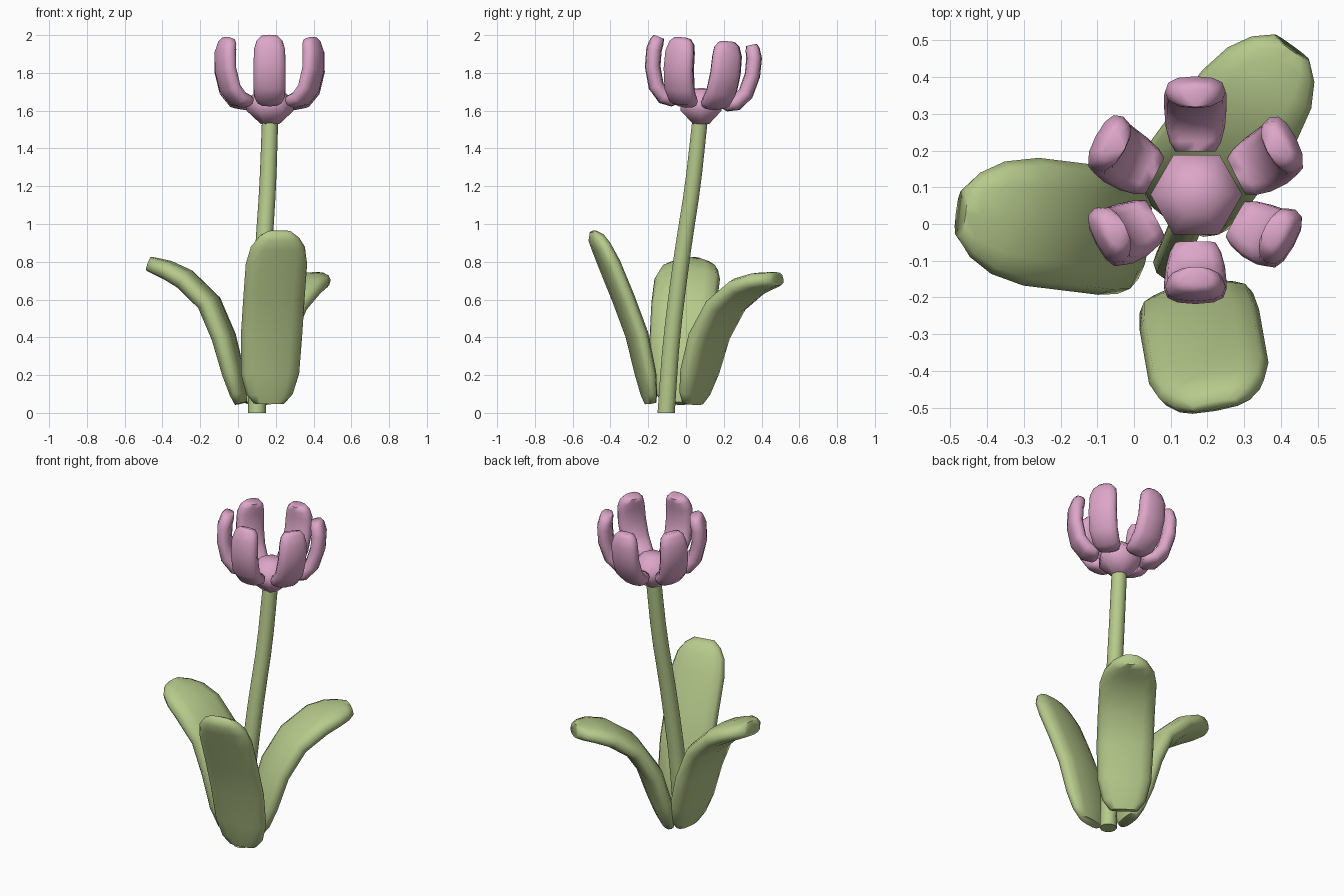
import bpy, bmesh, math
from mathutils import Vector, Matrix

if "Cube" in bpy.data.objects:
    bpy.data.objects.remove(bpy.data.objects["Cube"])


def material(name, rgb):
    m = bpy.data.materials.new(name)
    m.diffuse_color = (*rgb, 1)
    m.use_nodes = True
    m.node_tree.nodes["Principled BSDF"].inputs["Base Color"].default_value = m.diffuse_color
    return m


GREEN = material("leaf_green", (0.47, 0.59, 0.26))
PINK = material("petal_pink", (0.72, 0.38, 0.58))


def add_rings(name, rings, mat, matrix=None):
    """Skin a list of equal-length vertex rings and cap both ends."""
    bm = bmesh.new()
    loops = [[bm.verts.new(p) for p in r] for r in rings]
    n = len(loops[0])
    for a, b in zip(loops, loops[1:]):
        for i in range(n):
            j = (i + 1) % n
            bm.faces.new((a[i], a[j], b[j], b[i]))
    bm.faces.new(loops[0][::-1])
    bm.faces.new(loops[-1])
    bmesh.ops.recalc_face_normals(bm, faces=bm.faces)
    if matrix:
        bm.transform(matrix)
    me = bpy.data.meshes.new(name)
    bm.to_mesh(me)
    bm.free()
    me.materials.append(mat)
    ob = bpy.data.objects.new(name, me)
    bpy.context.collection.objects.link(ob)
    bpy.ops.object.select_all(action='DESELECT')
    ob.select_set(True)
    bpy.context.view_layer.objects.active = ob
    bpy.ops.object.shade_smooth_by_angle(angle=math.radians(70))
    return ob


def sample(path, t):
    """Catmull-Rom point at t in 0..1 along the path."""
    p = [Vector(q) for q in path]
    p = [2 * p[0] - p[1]] + p + [2 * p[-1] - p[-2]]
    f = t * (len(path) - 1)
    i = min(int(f), len(path) - 2)
    f -= i
    a, b, c, d = p[i:i + 4]
    return 0.5 * (2 * b + (c - a) * f + (2 * a - 5 * b + 4 * c - d) * f ** 2
                  + (3 * b - a - 3 * c + d) * f ** 3)


def blade(name, base, angle, path, half, thick, stations, mat, matrix=None):
    """Thick leaf or petal; path is (outward, z), stations are (t, width, thickness)."""
    a = math.radians(angle)
    out = Vector((math.cos(a), math.sin(a), 0))
    side = Vector((-math.sin(a), math.cos(a), 0))
    up = Vector((0, 0, 1))
    rings = []
    for t, w, k in stations:
        s, z = sample(path, t)
        e = (sample(path, min(t + 0.02, 1)) - sample(path, max(t - 0.02, 0))).normalized()
        inward = up * e.x - out * e.y
        c = Vector((base[0], base[1], 0)) + out * s + up * z
        ring = []
        for i in range(12):
            q = math.tau * i / 12
            u = math.copysign(abs(math.cos(q)) ** 0.8, math.cos(q))
            v = math.copysign(abs(math.sin(q)) ** 0.75, math.sin(q))
            ring.append(c + side * u * w * half + inward * thick * k / 2 * v)
        rings.append(ring)
    return add_rings(name, rings, mat, matrix)


# Stem
stem_path = [(0.10, -0.105, 0), (0.112, -0.075, 0.4), (0.135, -0.018, 0.85),
             (0.157, 0.035, 1.2), (0.17, 0.075, 1.56)]
stem = []
for k in range(11):
    c = sample(stem_path, k / 10)
    r = 0.048 - 0.005 * k / 10
    stem.append([c + Vector((r * math.cos(math.tau * i / 10),
                             r * math.sin(math.tau * i / 10), 0)) for i in range(10)])
add_rings("stem", stem, GREEN)

# Leaves
leaf_stations = [(0, 0.5, 0.5), (0.05, 0.76, 0.7), (0.16, 0.95, 0.92), (0.35, 1, 1), (0.55, 1, 1),
                 (0.75, 1, 0.98), (0.87, 0.88, 0.88), (0.95, 0.66, 0.75)]
leaves = [
    ("front_leaf", (0.165, -0.188), -80, 0.165, 0.102, 0.25,
     [(0, 0.05), (0.035, 0.25), (0.09, 0.47), (0.165, 0.65), (0.24, 0.83), (0.31, 0.96)]),
    ("left_leaf", (0.015, -0.03), 173, 0.175, 0.12, 0.65,
     [(0, 0.05), (0.05, 0.25), (0.108, 0.45), (0.195, 0.62), (0.335, 0.73), (0.49, 0.79)]),
    ("back_leaf", (0.105, 0.035), 54, 0.16, 0.112, 0.65,
     [(0, 0.05), (0.06, 0.26), (0.13, 0.45), (0.25, 0.6), (0.395, 0.68), (0.55, 0.71)]),
]
for name, base, ang, half, thick, tip, path in leaves:
    blade(name, base, ang, path, half, thick, leaf_stations + [(1, 0.38, tip)], GREEN)

# Flower head leans back a little
pivot = Vector((0.17, 0.083, 1.62))
tilt = (Matrix.Translation(pivot) @ Matrix.Rotation(math.radians(-5), 4, 'X')
        @ Matrix.Translation(-pivot))

# Six-sided flower base
hub = [[(0.17 + r * math.cos(math.tau * i / 6), 0.08 + r * math.sin(math.tau * i / 6), z)
        for i in range(6)]
       for r, z in [(0.05, 1.53), (0.125, 1.6), (0.125, 1.655), (0.06, 1.715), (0.005, 1.72)]]
add_rings("flower_base", hub, PINK)

# Petals
petal_path = [(0.125, 1.645), (0.185, 1.652), (0.238, 1.71), (0.265, 1.81), (0.266, 1.9), (0.246, 1.97)]
petal_stations = [(0, 0.65, 0.65), (0.08, 0.82, 0.9), (0.22, 0.95, 1), (0.4, 1, 1), (0.6, 1, 1),
                  (0.8, 0.97, 1), (0.93, 0.82, 0.92), (1, 0.55, 0.7)]
for i, ang in enumerate((27, 90, 152, 208, 270, 331)):
    blade(f"petal_{i + 1}", (0.167, 0.071), ang, petal_path, 0.085, 0.083,
          petal_stations, PINK, tilt)
